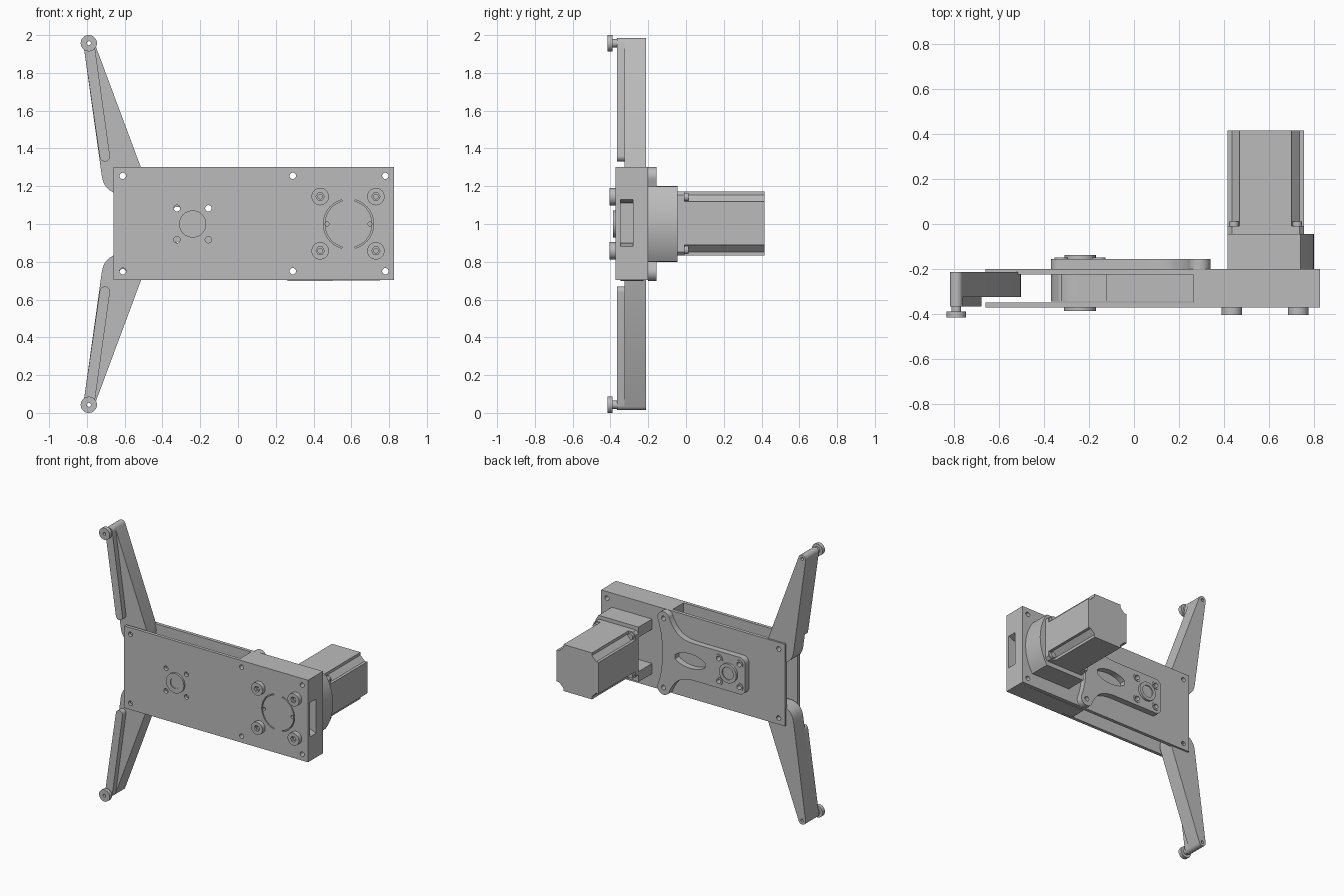
import bpy, bmesh
from math import sin, cos, pi, atan2, acos, hypot, radians
from mathutils import Vector
from mathutils.geometry import interpolate_bezier

cube = bpy.data.objects.get("Cube")
if cube:
    bpy.data.objects.remove(cube, do_unlink=True)

GREY = (0.5, 0.5, 0.5, 1)
metal = bpy.data.materials.new("grey_metal")
metal.use_nodes = True
metal.diffuse_color = GREY
metal.node_tree.nodes["Principled BSDF"].inputs["Base Color"].default_value = GREY


# ---- outline helpers, all in the x-z plane ----
def arc(x, z, r, a0, a1, n=16):
    return [(x + r * cos(radians(a0 + (a1 - a0) * i / n)),
             z + r * sin(radians(a0 + (a1 - a0) * i / n))) for i in range(n + 1)]


def circle(x, z, r, n=32):
    return arc(x, z, r, 0, 360, n)[:-1]


def rect(x0, x1, z0, z1):
    return [(x0, z0), (x1, z0), (x1, z1), (x0, z1)]


def bez(a, b, c, d, n=14):
    return [tuple(p) for p in interpolate_bezier(*[Vector(v) for v in (a, b, c, d)], n)]


def capsule(x0, z0, r0, x1, z1, r1):
    """Outline around two circles joined by their outer tangents."""
    base = atan2(z1 - z0, x1 - x0)
    k = acos((r0 - r1) / hypot(x1 - x0, z1 - z0))
    lo, hi = (base + k) * 180 / pi, (base - k) * 180 / pi
    return arc(x0, z0, r0, lo, hi + 360) + arc(x1, z1, r1, hi, lo)


def flip(pts):
    return [(x, 2 - z) for x, z in pts]


def mirrored(half):
    """Close an outline whose upper half is given."""
    return half + flip(half)[::-1]


def slab(name, y0, y1, outline, holes=()):
    """Extrude an outline with holes from y0 to y1."""
    cu = bpy.data.curves.new(name, 'CURVE')
    cu.dimensions, cu.fill_mode, cu.extrude = '2D', 'BOTH', (y1 - y0) / 2
    for pts in (outline, *holes):
        s = cu.splines.new('POLY')
        s.points.add(len(pts) - 1)
        for p, (x, z) in zip(s.points, pts):
            p.co = (x, z, 0, 1)
        s.use_cyclic_u = True
    tmp = bpy.data.objects.new(name + "_outline", cu)
    bpy.context.collection.objects.link(tmp)
    dg = bpy.context.evaluated_depsgraph_get()
    me = bpy.data.meshes.new_from_object(tmp.evaluated_get(dg))
    bpy.data.objects.remove(tmp, do_unlink=True)
    bpy.data.curves.remove(cu)
    bm = bmesh.new()
    bm.from_mesh(me)
    bmesh.ops.remove_doubles(bm, verts=bm.verts, dist=1e-5)
    for v in bm.verts:
        x, z, d = v.co
        v.co = (x, (y0 + y1) / 2 - d, z)
    bmesh.ops.recalc_face_normals(bm, faces=bm.faces)
    bm.to_mesh(me)
    bm.free()
    me.name = name
    me.materials.clear()
    me.materials.append(metal)
    ob = bpy.data.objects.new(name, me)
    bpy.context.collection.objects.link(ob)
    bpy.ops.object.select_all(action='DESELECT')
    ob.select_set(True)
    bpy.context.view_layer.objects.active = ob
    bpy.ops.object.shade_smooth_by_angle(angle=radians(30))
    return ob


# ---- shared positions ----
HUB, MOTOR = -0.24, 0.585
PIN = 0.017
corner = lambda xs: [circle(x, z, PIN, 20) for x in xs for z in (0.75, 1.255)]
hub_holes = [circle(HUB + a, 1 + b, PIN, 20) for a in (-.083, .083) for b in (-.083, .083)]
bolt_spots = [(x, z) for x in (0.435, 0.73) for z in (0.858, 1.145)]
bolt_holes = [circle(x, z, 0.012, 16) for x, z in bolt_spots]

# ---- front plate with an engraved ring ----
grooves = [arc(MOTOR, 1, 0.133, a, a + 150, 24) + arc(MOTOR, 1, 0.126, a + 150, a, 24)
           for a in (105, 285)]
dots = [circle(MOTOR + d, 1, 0.011, 12) for d in (-0.113, 0.113)]
plate = rect(-0.66, 0.827, 0.703, 1.303)
slab("front_plate", -0.372, -0.348, plate,
     corner((-0.61, 0.29, 0.78)) + hub_holes + bolt_holes + grooves + dots)
slab("back_plate", -0.225, -0.2, plate, corner((-0.61, 0.29, 0.78)) + hub_holes + bolt_holes)

# ---- spacer block, its middle layer notched to leave a slot in the end ----
inner_end = [(0.263, 1.303), (0.263, 1.2)] + bez((0.263, 1.2), (0.33, 1.13), (0.35, 1.08), (0.35, 1))[1:]
inner_end = mirrored(inner_end)
block_holes = corner((0.29, 0.78)) + bolt_holes
slab("block_rear_layer", -0.28, -0.225, inner_end + [(0.827, 0.703), (0.827, 1.303)], block_holes)
slab("block_slotted_layer", -0.348, -0.28,
     inner_end + [(0.827, 0.703), (0.827, 0.88), (0.78, 0.9), (0.765, 0.9),
                  (0.765, 1.11), (0.78, 1.11), (0.827, 1.13), (0.827, 1.303)], block_holes)

# ---- drive link between the plates ----
link = arc(HUB, 1, 0.13, 90, 270, 24) + [(-0.12, 0.87), (-0.12, 0.89), (0.345, 0.89),
                                         (0.345, 1.11), (-0.12, 1.11), (-0.12, 1.13)]
slab("drive_link", -0.345, -0.225, link, hub_holes)

# ---- bearings on both sides of the hub ----
slab("front_bearing", -0.386, -0.372, circle(HUB, 1, 0.072, 40), [circle(HUB, 1, 0.038)])
slab("front_bearing_core", -0.379, -0.372, circle(HUB, 1, 0.038))
slab("back_bearing", -0.155, -0.138, circle(HUB, 1, 0.07, 40), [circle(HUB, 1, 0.045)])
slab("back_bearing_core", -0.155, -0.146, circle(HUB, 1, 0.045))

# ---- rear cover with two ears and a lens shaped window ----
half = (bez((0.3, 1), (0.3, 1.1), (0.315, 1.18), (0.338, 1.24))[1:]
        + arc(0.29, 1.253, 0.05, 0, 150)
        + bez((0.245, 1.27), (0.2, 1.17), (0.15, 1.135), (0.03, 1.135))
        + arc(-0.325, 1.09, 0.045, 90, 180))
window = mirrored(bez((-0.06, 1), (-0.01, 1.07), (0.16, 1.07), (0.21, 1))[1:-1])
slab("rear_cover", -0.2, -0.155, mirrored(half), corner((0.29,)) + hub_holes + [window])
for i, (a, b) in enumerate([(a, b) for a in (-.083, .083) for b in (-.083, .083)]):
    slab(f"cover_washer_{i}", -0.155, -0.15, circle(HUB + a, 1 + b, 0.03),
         [circle(HUB + a, 1 + b, PIN, 20)])

# ---- front bolts ----
for i, (x, z) in enumerate(bolt_spots):
    slab(f"front_bolt_head_{i}", -0.404, -0.372, circle(x, z, 0.046), [circle(x, z, 0.022, 6)])
    slab(f"front_bolt_socket_{i}", -0.385, -0.372, circle(x, z, 0.024, 24),
         [circle(x, z, 0.012, 16)])

# ---- motor mount: open yoke with a bulged outer side ----
yoke = ([(0.415, 1.2), (0.415, 1.125)] + arc(MOTOR, 1, 0.125, 90, -90, 24)
        + [(0.415, 0.875), (0.415, 0.8)]
        + arc(0.437, 1, 0.363, -33.4, 33.4, 20))
slab("motor_mount", -0.2, -0.045, yoke)
slab("motor_shaft", -0.2, -0.045, circle(MOTOR, 1, 0.05))


# ---- motor ----
def four_way(corner_pts):
    """Repeat one corner of an outline around the motor axis."""
    out = []
    for k in range(4):
        c, s = round(cos(k * pi / 2)), round(sin(k * pi / 2))
        out += [(MOTOR + c * x - s * z, 1.003 + s * x + c * z) for x, z in corner_pts]
    return out


slab("motor_flange", -0.045, -0.008, four_way([(0.17, 0.15), (0.15, 0.17)]))
slab("motor_body", -0.008, 0.416,
     four_way([(0.17, 0.115), (0.15, 0.115), (0.115, 0.15), (0.115, 0.17)]))
for i, (x, z) in enumerate(four_way([(0.14, 0.14)])):
    slab(f"motor_screw_{i}", -0.008, 0.012, circle(x, z, 0.022, 20))

# ---- fingers, ridges and tip pads, mirrored top to bottom ----
TIP = (-0.79, 1.957)
finger = (arc(*TIP, 0.029, 20, 188)
          + [(-0.722, 1.262)]
          + bez((-0.722, 1.262), (-0.713, 1.2), (-0.69, 1.18), (-0.65, 1.163))[1:]
          + bez((-0.65, 1.163), (-0.57, 1.14), (-0.49, 1.2), (-0.505, 1.275))[1:])
ridge = capsule(*TIP, 0.029, -0.705, 1.358, 0.027)
for side, m in (("upper", lambda p: p), ("lower", flip)):
    hole = m(circle(*TIP, 0.011, 16))
    slab(f"{side}_finger", -0.325, -0.213, m(finger), [m(circle(-0.61, 1.255, PIN, 20)), hole])
    slab(f"{side}_finger_ridge", -0.366, -0.325, m(ridge), [hole])
    slab(f"{side}_pad_stem", -0.39, -0.366, m(circle(*TIP, 0.022)), [hole])
    slab(f"{side}_pad", -0.416, -0.388, m(circle(*TIP, 0.043)), [hole])
